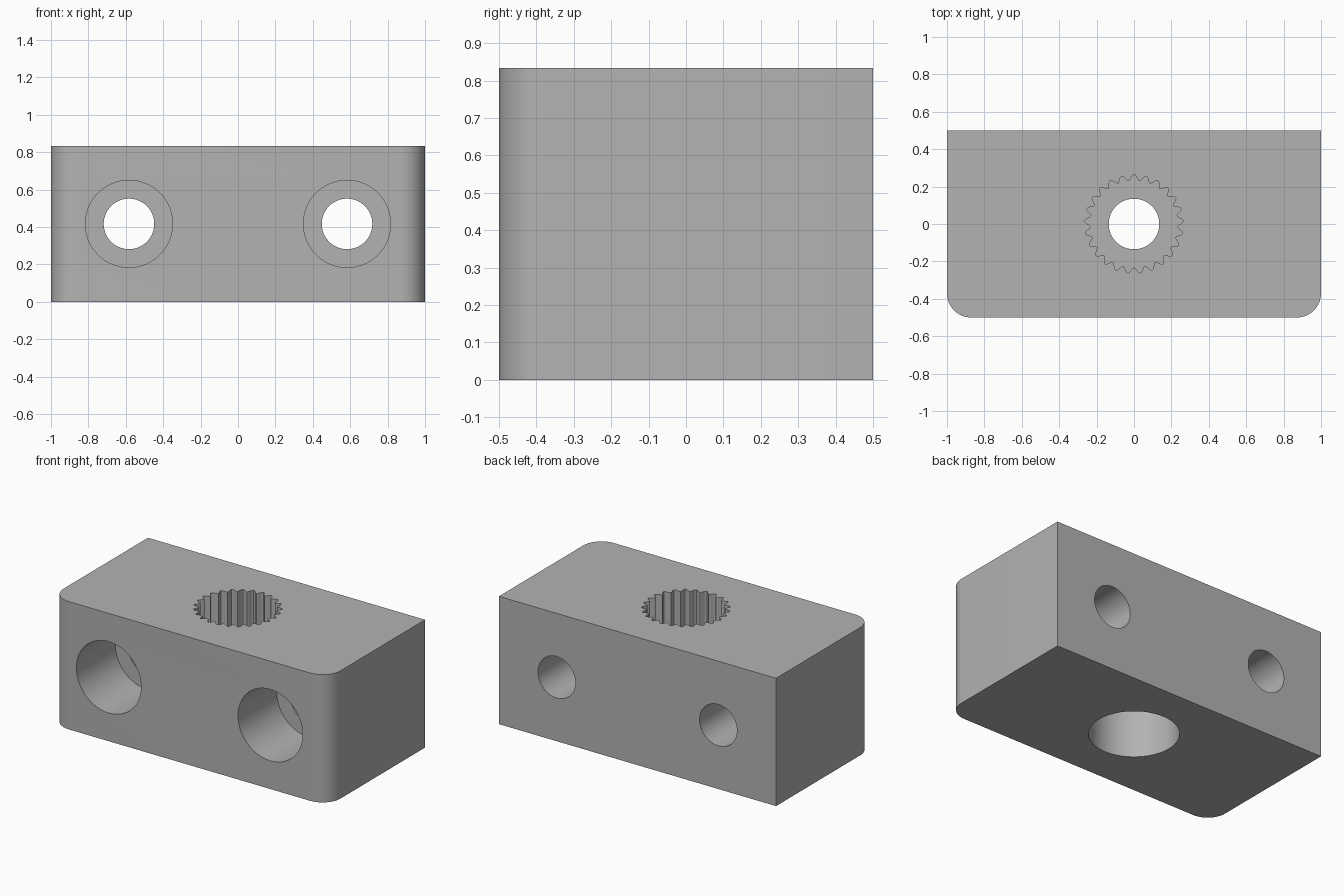
import bpy, bmesh, math

cube = bpy.data.objects.get("Cube")
if cube:
    bpy.data.objects.remove(cube, do_unlink=True)

HEIGHT = 0.834
HALF_X, HALF_Y, CORNER = 1.0, 0.5, 0.13

grey = bpy.data.materials.new("plain grey")
grey.use_nodes = True
colour = (0.45, 0.45, 0.45, 1)
grey.diffuse_color = colour
grey.node_tree.nodes["Principled BSDF"].inputs["Base Color"].default_value = colour


def prism(name, outline, z0, z1):
    """Extrude a closed xy outline from z0 to z1."""
    bm = bmesh.new()
    face = bm.faces.new([bm.verts.new((x, y, z0)) for x, y in outline])
    new = bmesh.ops.extrude_face_region(bm, geom=[face])["geom"]
    verts = [v for v in new if isinstance(v, bmesh.types.BMVert)]
    bmesh.ops.translate(bm, verts=verts, vec=(0, 0, z1 - z0))
    bmesh.ops.recalc_face_normals(bm, faces=bm.faces)
    mesh = bpy.data.meshes.new(name)
    bm.to_mesh(mesh)
    bm.free()
    mesh.materials.append(grey)
    obj = bpy.data.objects.new(name, mesh)
    bpy.context.collection.objects.link(obj)
    return obj


def ring(radius, count=96):
    """Circle, or a wavy ring when radius is a function of angle."""
    points = []
    for i in range(count):
        a = 2 * math.pi * i / count
        r = radius(a) if callable(radius) else radius
        points.append((r * math.sin(a), r * math.cos(a)))
    return points


def corner(side, start):
    """Quarter-round arc at one front corner."""
    cx, cy = side * (HALF_X - CORNER), CORNER - HALF_Y
    angles = [math.radians(start + 90 * i / 16) for i in range(17)]
    return [(cx + CORNER * math.cos(a), cy + CORNER * math.sin(a)) for a in angles]


# Block with rounded front corners
outline = [(HALF_X, HALF_Y), (-HALF_X, HALF_Y)] + corner(-1, 180) + corner(1, 270)
block = prism("mounting_block", outline, 0, HEIGHT)

# Vertical bore: toothed socket above, shaft hole, plain counterbore below
TEETH = 25
socket = ring(lambda a: 0.248 + 0.016 * math.cos(TEETH * a), TEETH * 10)
cutters = [
    prism("socket_cutter", socket, 0.5, HEIGHT + 0.1),
    prism("shaft_cutter", ring(0.135), 0.2, 0.7),
    prism("lower_bore_cutter", ring(0.265), -0.1, 0.36),
]

# Two horizontal screw holes, counterbored from the front
for side in (-1, 1):
    for part, radius, y0, y1 in (("screw_hole", 0.135, -0.3, 0.6),
                                 ("screw_head", 0.233, -0.6, -0.1)):
        cutter = prism(part + "_cutter", ring(radius), -y1, -y0)
        cutter.rotation_euler.x = math.pi / 2
        cutter.location = (side * 0.583, 0, HEIGHT / 2)
        cutters.append(cutter)

for cutter in cutters:
    cutter.hide_render = True
    mod = block.modifiers.new(cutter.name, "BOOLEAN")
    mod.operation = "DIFFERENCE"
    mod.solver = "EXACT"
    mod.object = cutter

# Apply the cuts, then drop the cutters
bpy.ops.object.select_all(action="DESELECT")
block.select_set(True)
bpy.context.view_layer.objects.active = block
for mod in list(block.modifiers):
    bpy.ops.object.modifier_apply(modifier=mod.name)
for cutter in cutters:
    bpy.data.objects.remove(cutter, do_unlink=True)
bpy.ops.object.shade_smooth_by_angle(angle=math.radians(30))
